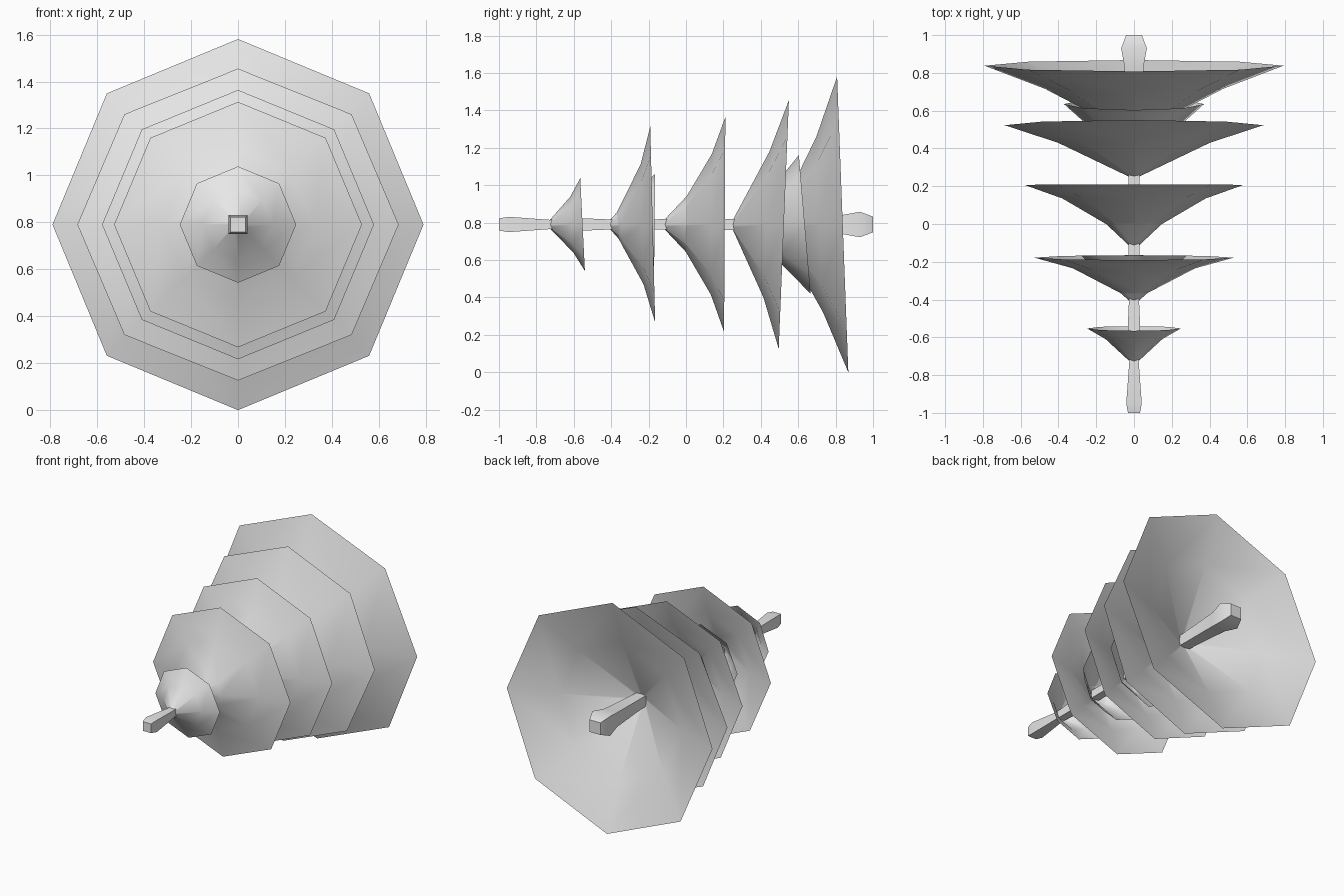
import bpy, bmesh, math

if "Cube" in bpy.data.objects:
    bpy.data.objects.remove(bpy.data.objects["Cube"])

CZ = 0.79  # height of the trunk axis

grey = bpy.data.materials.new("plain grey")
grey.diffuse_color = (0.8, 0.8, 0.8, 1)
grey.use_nodes = True
grey.node_tree.nodes["Principled BSDF"].inputs["Base Color"].default_value = grey.diffuse_color


def loft(name, profile, sides, turn=0.0, tilt=0.0, stretch=1.0, caps=False, smooth=180):
    """Rings of (y, radius) around the lying axis; tilt shears y with height."""
    bm = bmesh.new()
    rings = []
    for y, r in profile:
        ring = []
        for i in range(sides):
            a = turn + 2 * math.pi * i / sides
            x, z = r * stretch * math.cos(a), r * math.sin(a)
            ring.append(bm.verts.new((x, y + tilt * z, CZ + z)))
        rings.append(ring)
    for a, b in zip(rings, rings[1:]):
        for i in range(sides):
            j = (i + 1) % sides
            bm.faces.new((a[i], a[j], b[j], b[i]))
    if caps:
        bm.faces.new(rings[0])
        bm.faces.new(rings[-1])
        bmesh.ops.recalc_face_normals(bm, faces=bm.faces)
    me = bpy.data.meshes.new(name)
    bm.to_mesh(me)
    bm.free()
    me.materials.append(grey)
    ob = bpy.data.objects.new(name, me)
    bpy.context.collection.objects.link(ob)
    bpy.ops.object.select_all(action='DESELECT')
    ob.select_set(True)
    bpy.context.view_layer.objects.active = ob
    bpy.ops.object.shade_smooth_by_angle(angle=math.radians(smooth))
    return ob


# square trunk with flared ends
q = math.sqrt(2)
trunk = [(-1, .032), (-.95, .041), (-.73, .025), (-.55, .033), (-.41, .027),
         (-.12, .028), (.25, .03), (.6, .04), (.83, .05), (.93, .068), (1, .042)]
loft("trunk", [(y, r * q) for y, r in trunk], 4, turn=math.pi / 4, caps=True, smooth=40)

# open eight-sided branch cones: profile, tilt, sideways stretch
tiers = [
    ("branch_tier_1", [(-.73, .02), (-.61, .15), (-.553, .248)], -.05, 1.0),
    ("branch_tier_2", [(-.39, .02), (-.345, .11), (-.235, .32), (-.178, .523)], -.025, 1.01),
    ("branch_tier_3", [(-.075, .02), (.135, .375), (.207, .574)], .006, 1.01),
    ("branch_tier_4", [(.25, .025), (.43, .39), (.523, .665)], .041, 1.03),
    ("branch_tier_5", [(.48, .02), (.715, .47), (.838, .791)], -.038, 1.0),
    # narrower cones nested under the tiers
    ("inner_branch_2", [(-.41, .02), (-.28, .165), (-.168, .27)], .01, 1.03),
    ("inner_branch_3", [(-.12, .02), (.04, .19), (.14, .31)], 0, 1.0),
    ("inner_branch_5", [(.33, .02), (.5, .22), (.635, .371)], -.085, 1.0),
]
for name, profile, tilt, stretch in tiers:
    loft(name, profile, 8, tilt=tilt, stretch=stretch)
